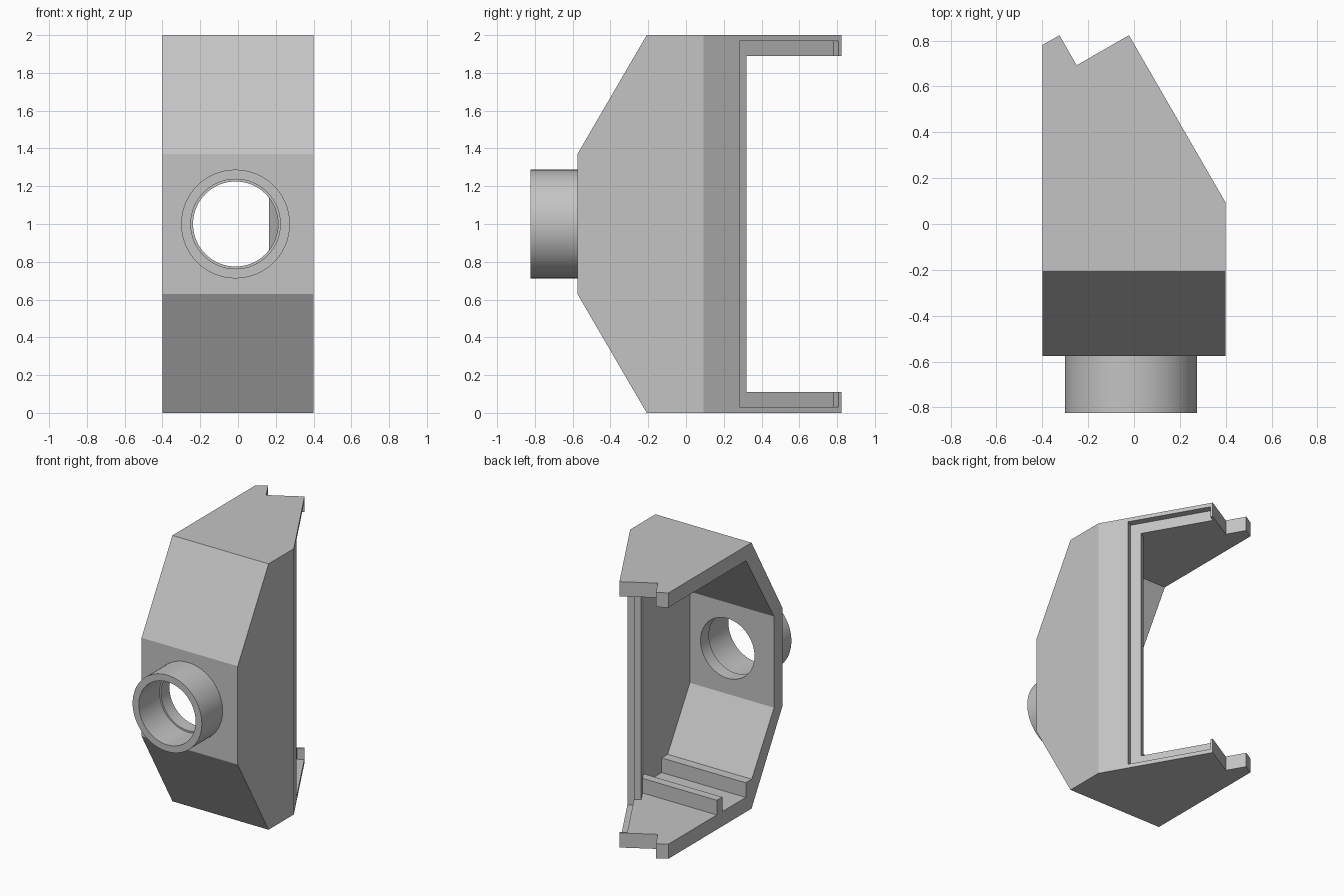
import bpy, bmesh, math
from mathutils import Matrix, Vector

cube = bpy.data.objects.get("Cube")
if cube:
    bpy.data.objects.remove(cube, do_unlink=True)

grey = bpy.data.materials.new("light_grey")
grey.use_nodes = True
grey.diffuse_color = (0.55, 0.55, 0.55, 1)
grey.node_tree.nodes["Principled BSDF"].inputs["Base Color"].default_value = (0.55, 0.55, 0.55, 1)

HEIGHT, WALL, HALF = 2.0, 0.11, 0.4


def add_object(name, bm):
    bmesh.ops.recalc_face_normals(bm, faces=bm.faces)
    mesh = bpy.data.meshes.new(name)
    bm.to_mesh(mesh)
    bm.free()
    mesh.materials.append(grey)
    obj = bpy.data.objects.new(name, mesh)
    bpy.context.collection.objects.link(obj)
    return obj


def prism(name, points, low, high, place):
    """Extrude a 2D outline from low to high; place maps (a, b, level) to xyz."""
    bm = bmesh.new()
    face = bm.faces.new([bm.verts.new(place(a, b, low)) for a, b in points])
    new = bmesh.ops.extrude_face_region(bm, geom=[face])["geom"]
    shift = Vector(place(0, 0, high)) - Vector(place(0, 0, low))
    bmesh.ops.translate(bm, vec=shift, verts=[v for v in new if isinstance(v, bmesh.types.BMVert)])
    return add_object(name, bm)


def plan(a, b, level):
    return (a, b, level)


def side(a, b, level):
    return (level, a, b)


def box(name, x0, x1, y0, y1, z0, z1):
    return prism(name, [(x0, y0), (x1, y0), (x1, y1), (x0, y1)], z0, z1, plan)


def cylinder(name, radius, y0, y1):
    bm = bmesh.new()
    turn = Matrix.Translation((-0.013, (y0 + y1) / 2, 1)) @ Matrix.Rotation(math.pi / 2, 4, 'X')
    bmesh.ops.create_cone(bm, cap_ends=True, segments=64, radius1=radius, radius2=radius,
                          depth=y1 - y0, matrix=turn)
    return add_object(name, bm)


def combine(target, tool, operation):
    mod = target.modifiers.new(operation, 'BOOLEAN')
    mod.operation, mod.solver, mod.object = operation, 'EXACT', tool
    bpy.context.view_layer.objects.active = target
    bpy.ops.object.modifier_apply(modifier=mod.name)
    bpy.data.objects.remove(tool, do_unlink=True)


def side_profile(front, corner, slope_end, back, top):
    """Front outline with sloped upper and lower parts, symmetric about mid height."""
    upper = [(front, corner), (slope_end, top), (back, top)]
    return upper + [(y, HEIGHT - z) for y, z in reversed(upper)]


# Outer shell: side profile trimmed by the plan outline with its notch
housing = prism("housing", side_profile(-0.575, 1.37, -0.208, 0.9, HEIGHT), -0.6, 0.6, side)
outline = [(-HALF, -1), (HALF, -1), (HALF, 0.092), (-0.022, 0.823),
           (-0.25, 0.692), (-0.325, 0.823), (-HALF, 0.78)]
combine(housing, prism("plan_trim", outline, -0.5, 2.5, plan), 'INTERSECT')

# Hollow interior, open on the right and at the back
cavity = prism("cavity", side_profile(-0.475, 1.343, -0.144, 1.2, HEIGHT - WALL), -0.8, 0.8, side)
inner = [(-0.7, -1), (0.3, -1), (0.3, 0.0624), (-0.24, 1), (-0.7, 1)]
combine(cavity, prism("cavity_trim", inner, -0.5, 2.5, plan), 'INTERSECT')
combine(housing, cavity, 'DIFFERENCE')


# Window and its stepped rim in the slanted left wall
def slanted(a, b, level):
    along, out = Vector((-0.5, 0.866, 0)), Vector((0.866, 0.5, 0))
    return Vector((HALF, 0.092, level)) + along * a + out * b


def slanted_cut(name, start, end, depth, margin):
    points = [(start, -depth), (end, -depth), (end, 0.3), (start, 0.3)]
    combine(housing, prism(name, points, margin, HEIGHT - margin, slanted), 'DIFFERENCE')


slanted_cut("window", 0.295, 1.5, 0.3, WALL)
slanted_cut("rim_step", 0.22, 0.826, 0.052, 0.03)

# Front port through the wall
combine(housing, cylinder("port_hole", 0.225, -0.7, -0.4), 'DIFFERENCE')
spout = cylinder("spout", 0.288, -0.823, -0.575)
combine(spout, cylinder("spout_bore", 0.237, -1, -0.4), 'DIFFERENCE')

# Floor ribs that leave a channel between them
box("front_rib", -HALF, 0.33, -0.215, -0.14, 0.09, 0.22)
box("rear_rib", -HALF, 0.25, 0.14, 0.205, 0.09, 0.22)

bpy.ops.object.select_all(action='DESELECT')
spout.select_set(True)
housing.select_set(True)
bpy.context.view_layer.objects.active = spout
bpy.ops.object.shade_smooth_by_angle(angle=math.radians(25))
